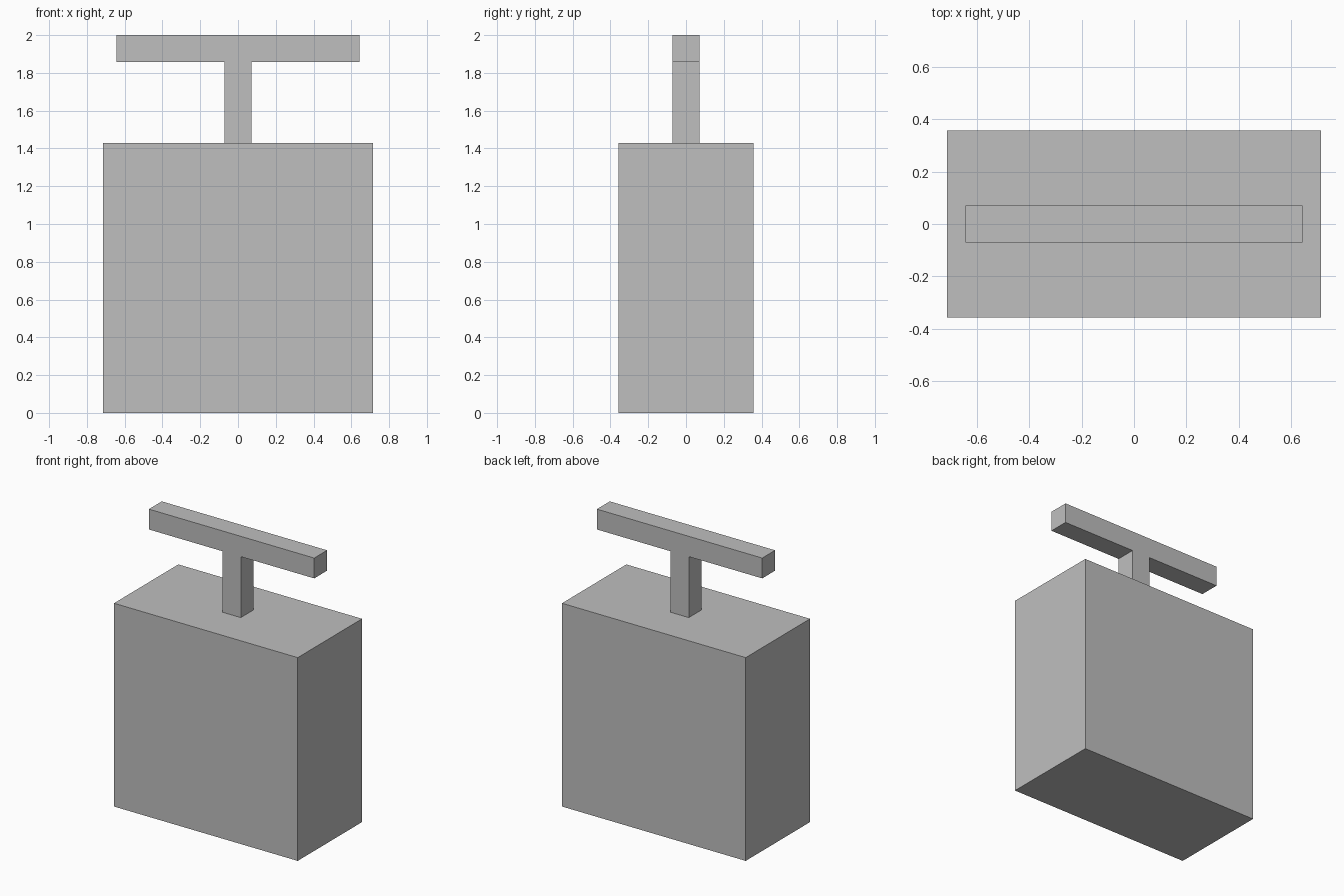
import bpy
import bmesh

cube = bpy.data.objects.get("Cube")
if cube:
    bpy.data.objects.remove(cube, do_unlink=True)

GREY = (0.52, 0.52, 0.52, 1)
grey = bpy.data.materials.new("plain grey")
grey.use_nodes = True
grey.diffuse_color = GREY
grey.node_tree.nodes["Principled BSDF"].inputs["Base Color"].default_value = GREY


def extrude_profile(name, points, half_depth):
    """Extrude an x-z outline along y, centred on y = 0."""
    bm = bmesh.new()
    face = bm.faces.new([bm.verts.new((x, -half_depth, z)) for x, z in points])
    new = bmesh.ops.extrude_face_region(bm, geom=[face])["geom"]
    verts = [v for v in new if isinstance(v, bmesh.types.BMVert)]
    bmesh.ops.translate(bm, vec=(0, 2 * half_depth, 0), verts=verts)
    bmesh.ops.recalc_face_normals(bm, faces=bm.faces)
    mesh = bpy.data.meshes.new(name)
    bm.to_mesh(mesh)
    bm.free()
    mesh.materials.append(grey)
    obj = bpy.data.objects.new(name, mesh)
    bpy.context.collection.objects.link(obj)
    return obj


def mirrored(half):
    """Complete a right-hand outline with its mirror image in x."""
    return half + [(-x, z) for x, z in reversed(half)]


U = 1 / 14  # handle half thickness
BODY_TOP = 20 * U

# Box-shaped body
extrude_profile("body", mirrored([(10 * U, 0), (10 * U, BODY_TOP)]), 5 * U)

# T-shaped handle: post and crossbar in one outline
extrude_profile("handle", mirrored([
    (U, BODY_TOP), (U, 26 * U), (9 * U, 26 * U), (9 * U, 28 * U)]), U)
